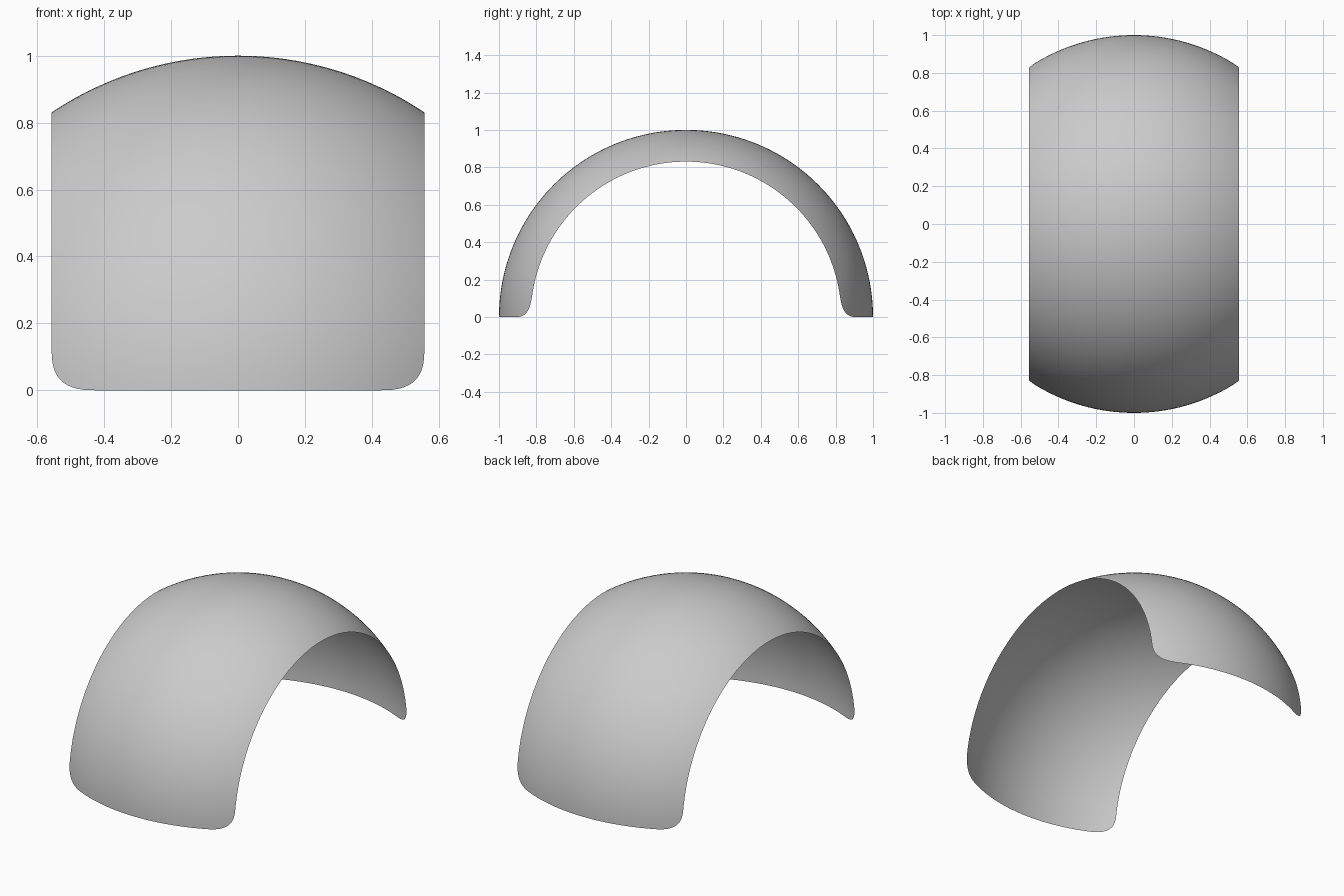
import bpy, bmesh
from math import sin, cos, asin, sqrt, pi

if "Cube" in bpy.data.objects:
    bpy.data.objects.remove(bpy.data.objects["Cube"])

HALF_W = 0.557            # half width of the band along x
CORNER_X, CORNER_Z = 0.14, 0.13   # size of the rounded corners
ROUND = 2.9               # corner squareness
ROWS = 96


def corner_height(x):
    """Height of the lower edge at x: flat, rising in the rounded corners."""
    u = max(0.0, (abs(x) - (HALF_W - CORNER_X)) / CORNER_X)
    return CORNER_Z * (1 - max(0.0, 1 - u ** ROUND) ** (1 / ROUND))


# Columns across the width, closer together towards the rounded edges
flat = HALF_W - CORNER_X
half = [flat * i / 12 for i in range(1, 13)]
half += [flat + CORNER_X * (1 - (1 - i / 14) ** 2.5) for i in range(1, 15)]
columns = [-x for x in reversed(half)] + [0.0] + half

# Open arched shell: a band of a unit sphere, standing on its two ends
bm = bmesh.new()
grid = []
for x in columns:
    r = sqrt(1 - x * x)
    start = asin(corner_height(x) / r)
    line = []
    for j in range(ROWS + 1):
        t = start + (pi - 2 * start) * j / ROWS
        line.append(bm.verts.new((x, -r * cos(t), r * sin(t))))
    grid.append(line)
for a, b in zip(grid, grid[1:]):
    for j in range(ROWS):
        bm.faces.new((a[j], b[j], b[j + 1], a[j + 1]))

mesh = bpy.data.meshes.new("curved_shell")
bm.to_mesh(mesh)
bm.free()
shell = bpy.data.objects.new("curved_shell", mesh)
bpy.context.collection.objects.link(shell)
for p in mesh.polygons:
    p.use_smooth = True
